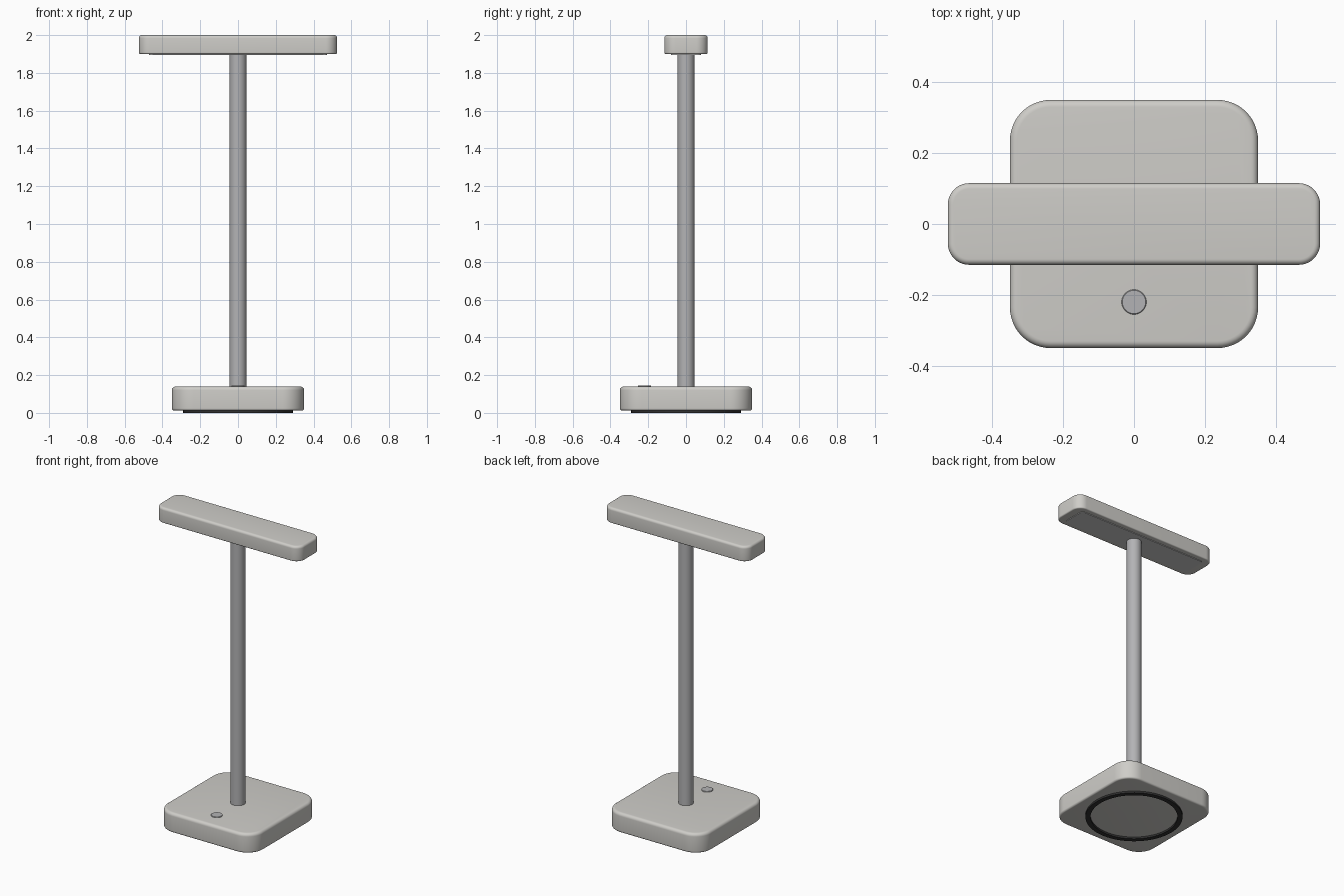
import bpy, bmesh
from math import pi, cos, sin

if "Cube" in bpy.data.objects:
    bpy.data.objects.remove(bpy.data.objects["Cube"])


def material(name, rgb):
    m = bpy.data.materials.new(name)
    m.diffuse_color = (*rgb, 1)
    m.use_nodes = True
    m.node_tree.nodes["Principled BSDF"].inputs["Base Color"].default_value = m.diffuse_color
    return m


SHELL = material("warm_grey", (0.62, 0.61, 0.58))
METAL = material("metal", (0.45, 0.45, 0.46))
RUBBER = material("rubber", (0.03, 0.03, 0.03))
DIFFUSE = material("diffuser", (0.75, 0.75, 0.73))


def finish(name, bm, mat):
    bmesh.ops.recalc_face_normals(bm, faces=bm.faces)
    me = bpy.data.meshes.new(name)
    bm.to_mesh(me)
    bm.free()
    ob = bpy.data.objects.new(name, me)
    bpy.context.collection.objects.link(ob)
    me.materials.append(mat)
    bpy.ops.object.select_all(action='DESELECT')
    bpy.context.view_layer.objects.active = ob
    ob.select_set(True)
    bpy.ops.object.shade_smooth_by_angle(angle=0.6)
    return ob


def bridge(bm, loops):
    for a, b in zip(loops, loops[1:]):
        n = len(a)
        for i in range(n):
            j = (i + 1) % n
            bm.faces.new((a[i], a[j], b[j], b[i]))


def rounded_slab(name, hx, hy, r, profile, mat, seg=12):
    """Loft rounded rectangles through (inset, z) profile points."""
    bm = bmesh.new()
    loops = []
    for inset, z in profile:
        loop = []
        for k, (sx, sy) in enumerate(((1, 1), (-1, 1), (-1, -1), (1, -1))):
            for i in range(seg + 1):
                a = (k + i / seg) * pi / 2
                loop.append(bm.verts.new((sx * (hx - r) + (r - inset) * cos(a),
                                          sy * (hy - r) + (r - inset) * sin(a), z)))
        loops.append(loop)
    bridge(bm, loops)
    bm.faces.new(loops[0])
    bm.faces.new(loops[-1])
    return finish(name, bm, mat)


def lathe(name, profile, mat, y=0, seg=64, closed=False):
    """Spin (radius, z) points about a vertical axis."""
    bm = bmesh.new()
    loops = [[bm.verts.new((r * cos(2 * pi * i / seg), y + r * sin(2 * pi * i / seg), z))
              for i in range(seg)] for r, z in profile]
    if closed:
        bridge(bm, loops + [loops[0]])
    else:
        bridge(bm, loops)
        bm.faces.new(loops[0])
        bm.faces.new(loops[-1])
    return finish(name, bm, mat)


def shell_profile(z0, z1, bottom, top, n=6):
    """Upright wall with rounded lower and upper edges."""
    low = [(bottom * (1 - sin(a)), z0 + bottom * (1 - cos(a)))
           for a in (i * pi / 2 / n for i in range(n + 1))]
    high = [(top * (1 - cos(a)), z1 - top * (1 - sin(a)))
            for a in (i * pi / 2 / n for i in range(n + 1))]
    return low + high


# Weighted foot: shell, rubber ring and touch button
rounded_slab("base", 0.35, 0.35, 0.115, shell_profile(0.012, 0.14, 0.012, 0.02), SHELL)
lathe("rubber_ring", [(0.26, 0.014), (0.26, 0), (0.29, 0), (0.29, 0.014)], RUBBER, closed=True)
lathe("touch_button", [(0.035, 0.135), (0.035, 0.143), (0.033, 0.145)], METAL, y=-0.22, seg=40)

# Upright pole
lathe("pole", [(0.045, 0.135), (0.045, 1.91)], METAL, seg=48)

# Lamp head with the light panel underneath
rounded_slab("lamp_head", 0.525, 0.115, 0.06, shell_profile(1.9, 2.0, 0.008, 0.016), SHELL)
rounded_slab("light_panel", 0.47, 0.08, 0.02, [(0, 1.896), (0, 1.905)], DIFFUSE, seg=6)
